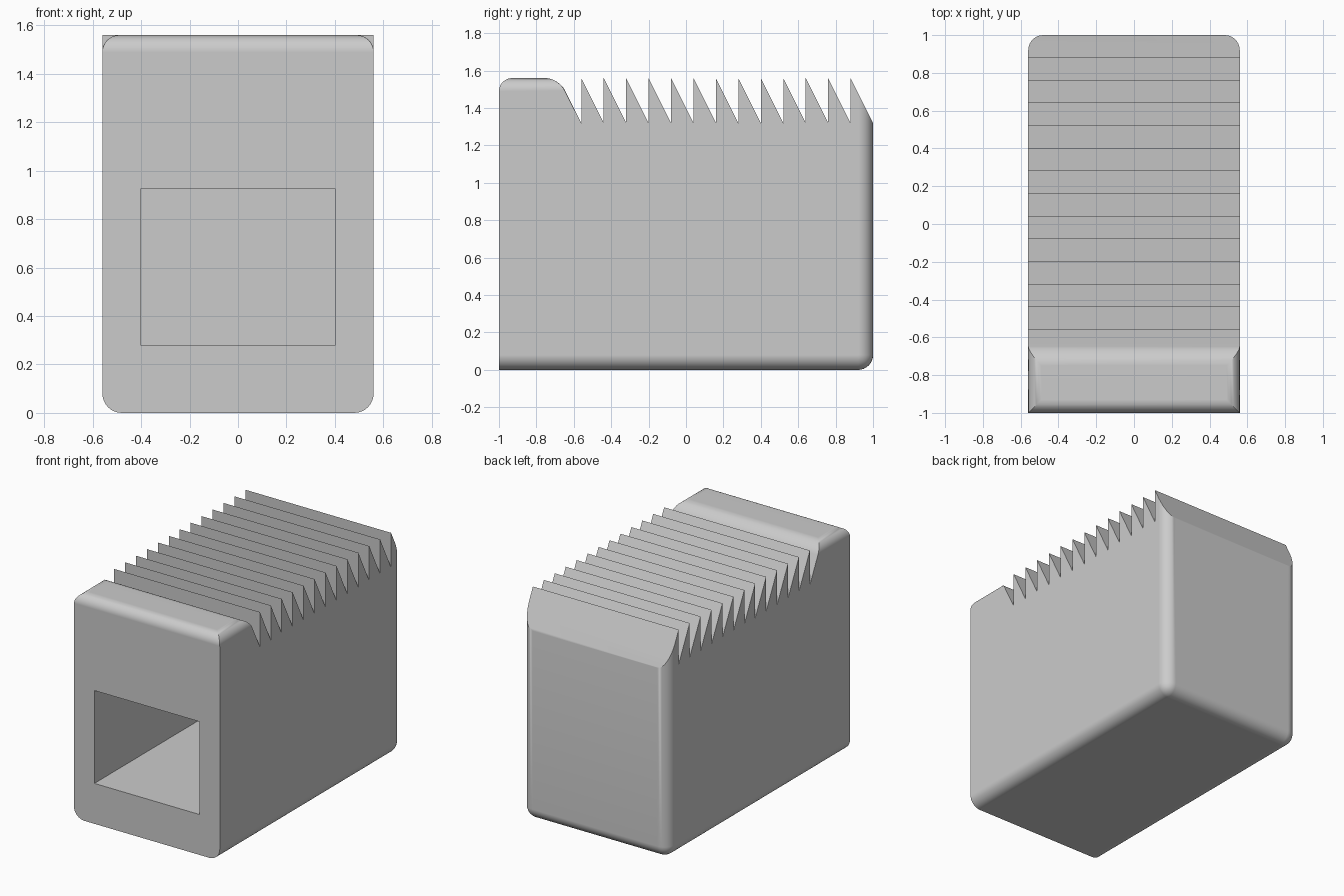
import bpy
import bmesh
import math

cube = bpy.data.objects.get("Cube")
if cube:
    bpy.data.objects.remove(cube, do_unlink=True)

W, TOP, ROOT = 0.56, 1.56, 1.32      # half width, tooth tip height, tooth root height
PITCH, TEETH = 0.12, 13
STEP_Y = -0.68                       # rear edge of the flat front ledge

grey = bpy.data.materials.new("plain grey")
grey.use_nodes = True
grey.diffuse_color = (0.6, 0.6, 0.6, 1)
grey.node_tree.nodes["Principled BSDF"].inputs["Base Color"].default_value = (0.6, 0.6, 0.6, 1)


def near(a, b):
    return abs(a - b) < 1e-4


def bevel_edges(bm, rule, size):
    """Round every edge whose two end points satisfy the rule."""
    edges = [e for e in bm.edges if rule(e.verts[0].co, e.verts[1].co)]
    bmesh.ops.bevel(bm, geom=edges, offset=size, offset_type='OFFSET',
                    segments=8, profile=0.5, affect='EDGES', clamp_overlap=False)


def make_object(name, bm):
    bmesh.ops.recalc_face_normals(bm, faces=bm.faces)
    mesh = bpy.data.meshes.new(name)
    bm.to_mesh(mesh)
    bm.free()
    mesh.materials.append(grey)
    obj = bpy.data.objects.new(name, mesh)
    bpy.context.collection.objects.link(obj)
    return obj


# Side profile: flat ledge at the front, then a row of saw teeth
profile = [(1, 0), (-1, 0), (-1, TOP), (STEP_Y, TOP)]
for i in range(TEETH):
    y = STEP_Y + PITCH * (i + 1)
    profile += [(y, ROOT), (y, TOP)]
profile.append((1, ROOT))

bm = bmesh.new()
side = bm.faces.new([bm.verts.new((-W, y, z)) for y, z in profile])
grown = bmesh.ops.extrude_face_region(bm, geom=[side], use_keep_orig=True)
new_verts = [v for v in grown["geom"] if isinstance(v, bmesh.types.BMVert)]
bmesh.ops.translate(bm, verts=new_verts, vec=(2 * W, 0, 0))
bmesh.ops.recalc_face_normals(bm, faces=bm.faces)


# Ledge: all four top edges rounded
def ledge_edge(a, b):
    return near(a.z, TOP) and near(b.z, TOP) and max(a.y, b.y) < STEP_Y + 0.01


# Underside and back: every edge rounded except those on the front face
def base_edge(a, b):
    on_bottom = near(a.z, 0) and near(b.z, 0)
    on_back = near(a.y, 1) and near(b.y, 1) and not near(a.z, b.z)
    on_front = near(a.y, -1) and near(b.y, -1)
    return (on_bottom or on_back) and not on_front


bevel_edges(bm, ledge_edge, 0.07)
bevel_edges(bm, base_edge, 0.08)
body = make_object("toothed_block", bm)

# Rectangular socket sunk into the front face
bm = bmesh.new()
bmesh.ops.create_cube(bm, size=1)
bmesh.ops.scale(bm, vec=(0.806, 1.8, 0.645), verts=bm.verts)
bmesh.ops.translate(bm, vec=(0, -0.3, 0.603), verts=bm.verts)
for v in bm.verts:
    v.co.y = 0.6 if v.co.y > 0 else -1.2
cutter = make_object("socket_cutter", bm)
cutter.hide_render = True

cut = body.modifiers.new("socket", 'BOOLEAN')
cut.operation = 'DIFFERENCE'
cut.solver = 'EXACT'
cut.object = cutter

bpy.ops.object.select_all(action='DESELECT')
body.select_set(True)
bpy.context.view_layer.objects.active = body
bpy.ops.object.modifier_apply(modifier="socket")
bpy.data.objects.remove(cutter, do_unlink=True)

# Smooth rounds, crisp teeth and socket
bpy.ops.object.shade_smooth_by_angle(angle=math.radians(30))
weighted = body.modifiers.new("even shading", 'WEIGHTED_NORMAL')
weighted.keep_sharp = True
